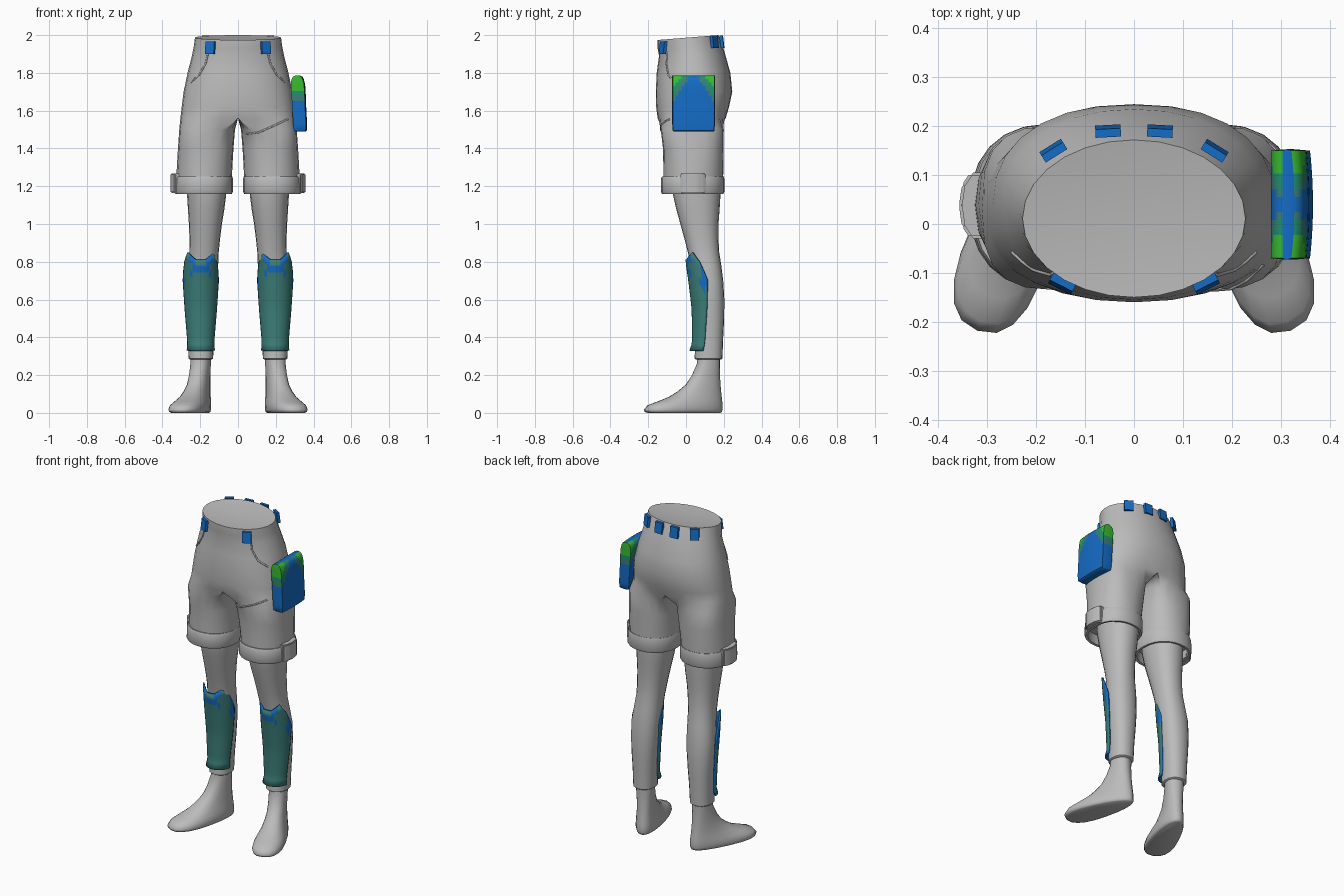
import bpy, bmesh, math
from mathutils import Vector
from mathutils.bvhtree import BVHTree

if "Cube" in bpy.data.objects:
    bpy.data.objects.remove(bpy.data.objects["Cube"])


def material(name, rgb):
    m = bpy.data.materials.new(name)
    m.diffuse_color = (*rgb, 1)
    m.use_nodes = True
    m.node_tree.nodes["Principled BSDF"].inputs["Base Color"].default_value = m.diffuse_color
    return m


GREY = material("cloth grey", (0.5, 0.5, 0.5))
BLUE = material("blue", (0.007, 0.15, 0.56))
TEAL = material("dull teal", (0.045, 0.21, 0.19))
GREEN = material("green", (0.04, 0.5, 0.03))
MID = material("blue green", (0.015, 0.28, 0.16))


def finish(name, bm, mats, mirror=True, angle=45, rule=None):
    bmesh.ops.recalc_face_normals(bm, faces=bm.faces[:])
    if rule:
        for f in bm.faces:
            f.material_index = rule(f.calc_center_median())
    me = bpy.data.meshes.new(name)
    bm.to_mesh(me)
    bm.free()
    ob = bpy.data.objects.new(name, me)
    bpy.context.collection.objects.link(ob)
    for m in mats:
        me.materials.append(m)
    bpy.ops.object.select_all(action='DESELECT')
    ob.select_set(True)
    bpy.context.view_layer.objects.active = ob
    bpy.ops.object.shade_smooth_by_angle(angle=math.radians(angle))
    if mirror:
        ob.modifiers.new("mirror", 'MIRROR').merge_threshold = 0.002
    return ob


def loft(rings, caps=(True, True)):
    bm = bmesh.new()
    vs = [[bm.verts.new(p) for p in r] for r in rings]
    n = len(vs[0])
    for a, b in zip(vs, vs[1:]):
        for i in range(n):
            j = (i + 1) % n
            bm.faces.new((a[i], a[j], b[j], b[i]))
    if caps[0]:
        bm.faces.new(vs[0])
    if caps[1]:
        bm.faces.new(vs[-1])
    return bm


def spow(v, p):
    return math.copysign(abs(v) ** p, v)


def ellipse(z, x0, x1, y0, y1, n=20, p=0.9):
    return [((x0 + x1) / 2 + (x1 - x0) / 2 * spow(math.cos(t), p),
             (y0 + y1) / 2 + (y1 - y0) / 2 * spow(math.sin(t), p), z)
            for t in (2 * math.pi * i / n for i in range(n))]


def lerp_table(table, z):
    for a, b in zip(table, table[1:]):
        if z <= b[0]:
            k = max(0, (z - a[0]) / (b[0] - a[0]))
            return [u + (v - u) * k for u, v in zip(a[1:], b[1:])]
    return table[-1][1:]


# Shorts: half rings, closed at the middle for the hips and round for the legs
OUT, INN = 14, 6


def shorts_ring(z, x0, x1, y0, y1, p, spread, tilt=0):
    pts = []
    cy, hy = (y0 + y1) / 2, (y1 - y0) / 2
    hips = spread == 90
    cx, hx = (0, x1) if hips else ((x0 + x1) / 2, (x1 - x0) / 2)
    for i in range(OUT + 1):
        t = math.radians(-spread + 2 * spread * i / OUT)
        x = 0 if hips and i in (0, OUT) else cx + hx * spow(math.cos(t), p)
        y = cy + hy * spow(math.sin(t), p)
        pts.append((x, y, z + tilt * (y - y1)))
    for i in range(1, INN):
        k = i / INN
        if hips:
            y = y1 + (y0 - y1) * k
            pts.append((0, y, z + tilt * (y - y1)))
        else:
            t = math.radians(spread + (360 - 2 * spread) * k)
            pts.append((cx + hx * spow(math.cos(t), p), cy + hy * spow(math.sin(t), p), z))
    return pts


rings = [shorts_ring(*r) for r in (
    (2.0, 0, .228, -.15, .172, 1, 90, .08), (1.95, 0, .234, -.15, .192, 1, 90, .06),
    (1.9, 0, .243, -.143, .207, .98, 90, .03), (1.8, 0, .267, -.155, .235, .93, 90),
    (1.7, 0, .288, -.16, .245, .88, 90), (1.62, 0, .298, -.158, .228, .85, 90),
    (1.56, 0, .305, -.15, .21, .8, 90), (1.5, .016, .311, -.134, .2, .7, 130),
    (1.4, .024, .318, -.122, .2, .8, 130), (1.3, .03, .324, -.12, .198, .9, 130),
    (1.24, .032, .326, -.12, .197, .95, 130))]
bm = loft(rings, (False, False))
inner = [f for f in bm.faces if all(abs(v.co.x) < 1e-6 for v in f.verts)]
bmesh.ops.delete(bm, geom=inner, context='FACES')
# Slightly sunken lid on the waist
bm.verts.ensure_lookup_table()
rim = [bm.verts[i] for i in range(OUT + 1)]
hub = bm.verts.new((0, .01, 1.968))
for a, b in zip(rim, rim[1:]):
    bm.faces.new((a, b, hub))
bm.verts.index_update()
bm.faces.ensure_lookup_table()
bm.normal_update()
surface = BVHTree.FromBMesh(bm)
finish("shorts", bm, [GREY])


# Raised seams laid on the front of the shorts
def seam(name, pts, mirror):
    cu = bpy.data.curves.new(name, 'CURVE')
    cu.dimensions = '3D'
    cu.bevel_depth, cu.bevel_resolution = .005, 1
    sp = cu.splines.new('POLY')
    hits = []
    for a, b in zip(pts, pts[1:]):
        for k in (0, .33, .67):
            x, z = a[0] + (b[0] - a[0]) * k, a[1] + (b[1] - a[1]) * k
            h = surface.ray_cast(Vector((x, -1, z)), Vector((0, 1, 0)))[0]
            if h:
                hits.append(h)
    sp.points.add(len(hits) - 1)
    for q, h in zip(sp.points, hits):
        q.co = (*h, 1)
    cu.materials.append(GREY)
    ob = bpy.data.objects.new(name, cu)
    bpy.context.collection.objects.link(ob)
    if mirror:
        ob.modifiers.new("mirror", 'MIRROR')


seam("pocket_seam", [(.155, 1.92), (.17, 1.85), (.205, 1.79), (.27, 1.73)], True)
seam("thigh_seam", [(.045, 1.475), (.11, 1.485), (.2, 1.525), (.295, 1.57)], False)

# Turned-up cuffs, hollow underneath
finish("cuff", loft([ellipse(*r, n=24) for r in (
    (1.25, .036, .322, -.115, .193), (1.252, .03, .329, -.127, .2), (1.24, .027, .333, -.132, .203),
    (1.17, .027, .337, -.132, .203), (1.16, .032, .332, -.127, .198),
    (1.162, .046, .318, -.112, .184), (1.22, .05, .314, -.108, .18))], (False, True)), [GREY])

# Tabs on the outside of the cuffs
bm = loft([[(x, y, z) for x, y in ((.305, -.03), (.335, -.03), (.352, -.005), (.358, .038),
            (.352, .08), (.335, .105), (.305, .105))] for z in (1.163, 1.268)])
bmesh.ops.bevel(bm, geom=bm.edges[:], offset=.006, segments=2, affect='EDGES')
finish("cuff_tab", bm, [GREY])

# Leggings
finish("legging", loft([ellipse(*r) for r in (
    (1.3, .06, .272, -.085, .185), (1.16, .062, .27, -.07, .183), (1.08, .072, .265, -.052, .178),
    (1.0, .085, .26, -.03, .172), (.92, .095, .257, -.008, .172), (.85, .102, .258, .01, .176),
    (.78, .105, .265, .025, .187), (.7, .107, .275, .038, .197), (.6, .112, .275, .045, .203),
    (.5, .12, .27, .05, .202), (.4, .128, .264, .052, .197), (.32, .13, .263, .047, .194),
    (.288, .132, .262, .045, .193), (.283, .138, .256, .052, .187))]), [GREY])


# Feet: level outlines around an axis that is turned outward
def foot_ring(z, lb, lf, wb, wf, p=.85, n=20):
    a = math.radians(20)
    pts = []
    for i in range(n):
        t = 2 * math.pi * i / n
        u = spow(math.cos(t), p)
        ln = (lb + lf) / 2 + (lf - lb) / 2 * u
        w = (wb + (wf - wb) * (u + 1) / 2) * spow(math.sin(t), p)
        pts.append((.197 + ln * math.sin(a) + w * math.cos(a),
                    .12 - ln * math.cos(a) + w * math.sin(a), z))
    return pts


finish("foot", loft([foot_ring(*r) for r in (
    (.33, -.06, .06, .054, .054), (.26, -.058, .062, .052, .052), (.2, -.06, .09, .05, .052),
    (.15, -.064, .125, .051, .055), (.115, -.068, .17, .053, .062), (.085, -.072, .22, .056, .072),
    (.06, -.076, .285, .06, .088), (.04, -.078, .34, .062, .1), (.018, -.078, .36, .062, .104),
    (.005, -.074, .356, .058, .1), (0, -.066, .34, .05, .09))]), [GREY], angle=60)

# Shin guards: curved front shells with blue rims
SHAPE = [(.33, .075, .018, .092), (.37, .071, .032, .1), (.55, .086, .03, .112),
         (.7, .096, .012, .116), (.78, .094, 0, .11), (.86, .087, -.006, .085)]
TOP = [(0, .812), (.2, .812), (.6, .85), (.8, .8), (1, .7)]
CX, COLS, ROWS = .197, 20, 14
bm = bmesh.new()
grid = []
for r in range(ROWS + 1):
    row = []
    for c in range(COLS + 1):
        u = -1 + 2 * c / COLS
        z = .33 + (lerp_table(TOP, abs(u))[0] - .33) * r / ROWS
        hw, yf, yb = lerp_table(SHAPE, z)
        s = u * math.pi / 2
        row.append(bm.verts.new((CX + hw * math.sin(s), yb - (yb - yf) * math.cos(s), z)))
    grid.append(row)
for a, b in zip(grid, grid[1:]):
    for c in range(COLS):
        bm.faces.new((a[c], a[c + 1], b[c + 1], b[c]))


def guard_rule(c):
    d = abs(c.x - CX)
    band = .735 < c.z < .765 and d < .055
    corner = c.z > .785 and .035 < d < .062
    side = c.z > .66 and c.y > .075
    return 1 if band or corner or side else 0


guard = finish("shin_guard", bm, [TEAL, BLUE], rule=guard_rule)
so = guard.modifiers.new("thickness", 'SOLIDIFY')
so.thickness, so.offset = .01, -1
so.material_offset_rim = so.material_offset = 1

# Belt loops around the waist
bm = bmesh.new()
for x, y, z, turn in ((.147, -.122, 1.932, 27), (.165, .15, 1.965, -32), (.053, .19, 1.965, -3)):
    a = math.radians(turn)
    for v in bmesh.ops.create_cube(bm, size=1)["verts"]:
        lx, ly, lz = v.co.x * .052, v.co.y * .017, v.co.z * .066
        ly += (-1 if y < 0 else 1) * -.12 * lz
        v.co = (x + lx * math.cos(a) - ly * math.sin(a), y + lx * math.sin(a) + ly * math.cos(a), z + lz)
finish("belt_loop", bm, [BLUE], angle=30)

# Pouch on the left hip with green upper corners
YS = [-.07 + .22 * i / 14 for i in range(15)]


def pouch_ring(z, x0, x1, inset=0):
    ys = [.04 + (y - .04) * (1 - inset / .11) for y in YS]
    mid = (x0 + x1) / 2
    bulge = [.006 * (1 - ((y - .04) / .11) ** 2) for y in ys]
    return ([(x1 + b, y, z) for y, b in zip(ys, bulge)] + [(mid, ys[-1] + .003, z)]
            + [(x0, y, z) for y in reversed(ys)] + [(mid, ys[0] - .003, z)])


def pouch_rule(c):
    g = .6 * (1.79 - c.z) + .9 * max(0, .11 - abs(c.y - .04))
    return 3 if g < .045 else 2 if g < .068 else 1 if g < .085 else 0


finish("hip_pouch", loft([pouch_ring(*r) for r in (
    (1.489, .308, .35, .008), (1.495, .296, .358, .002), (1.53, .292, .36), (1.6, .288, .356),
    (1.65, .285, .354), (1.68, .283, .353), (1.705, .281, .352), (1.73, .28, .35),
    (1.75, .28, .347), (1.768, .284, .342), (1.78, .291, .335), (1.786, .304, .322))]),
    [BLUE, TEAL, MID, GREEN], mirror=False, rule=pouch_rule)
